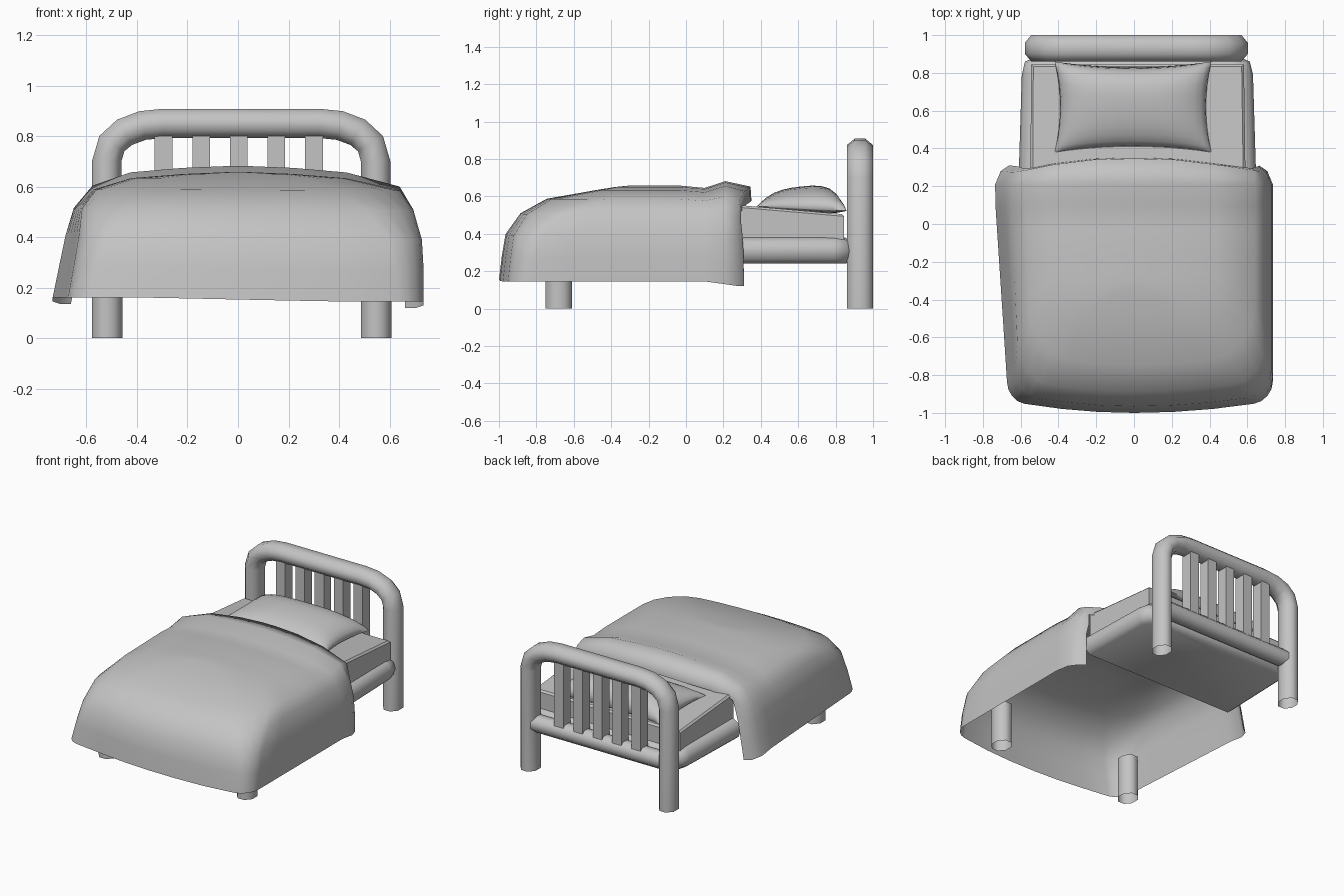
import bpy, math
from mathutils import Vector

if "Cube" in bpy.data.objects:
    bpy.data.objects.remove(bpy.data.objects["Cube"])

grey = bpy.data.materials.new("plain grey")
grey.diffuse_color = (0.55, 0.55, 0.55, 1)
grey.use_nodes = True
grey.node_tree.nodes["Principled BSDF"].inputs["Base Color"].default_value = grey.diffuse_color


def make(name, verts, faces, angle=55):
    me = bpy.data.meshes.new(name)
    me.from_pydata([tuple(v) for v in verts], [], faces)
    me.materials.append(grey)
    ob = bpy.data.objects.new(name, me)
    bpy.context.collection.objects.link(ob)
    bpy.ops.object.select_all(action='DESELECT')
    ob.select_set(True)
    bpy.context.view_layer.objects.active = ob
    bpy.ops.object.mode_set(mode='EDIT')
    bpy.ops.mesh.select_all(action='SELECT')
    bpy.ops.mesh.normals_make_consistent(inside=False)
    bpy.ops.object.mode_set(mode='OBJECT')
    bpy.ops.object.shade_smooth_by_angle(angle=math.radians(angle))
    return ob


def clamp(t):
    return max(0.0, min(1.0, t))


def strips(rings, closed):
    """Quads joining consecutive rings of equal length."""
    n = len(rings[0])
    faces = []
    for k in range(len(rings) - 1):
        for i in range(n if closed else n - 1):
            j = (i + 1) % n
            faces.append((k * n + i, k * n + j, (k + 1) * n + j, (k + 1) * n + i))
    return [p for r in rings for p in r], faces


def tube(name, path, y, r, ry, sides=8):
    """Open-ended tube along a path in the xz plane; r and ry reach to its flats."""
    pts = [Vector((x, 0, z)) for x, z in path]
    k = 1 / math.cos(math.pi / sides)
    rings = []
    for i, p in enumerate(pts):
        t = (pts[min(i + 1, len(pts) - 1)] - pts[max(i - 1, 0)]).normalized()
        nrm = Vector((t.z, 0, -t.x))
        rings.append([p + nrm * r * k * math.cos(a) + Vector((0, y + ry * k * math.sin(a), 0))
                      for a in (math.tau * (s + 0.5) / sides for s in range(sides))])
    return make(name, *strips(rings, True))


# Headboard: bent tube
CX = 0.0125
half = [(0.5325, 0), (0.5325, 0.70), (0.512, 0.77), (0.462, 0.815), (0.39, 0.842), (0.31, 0.85)]
path = [(CX - x, z) for x, z in half] + [(CX + x, z) for x, z in reversed(half)]
tube("headboard_frame", path, 0.93, 0.058, 0.07)

# Headboard bars and the lower rail they stand on
for i in range(5):
    x = -0.295 + 0.149 * i
    tube(f"headboard_bar_{i + 1}", [(x, 0.34), (x, 0.82)], 0.93, 0.035, 0.04, 4)
tube("headboard_rail", [(-0.52, 0.32), (0.545, 0.32)], 0.93, 0.055, 0.055)

# Foot legs
for side, x in (("left", -0.518), ("right", 0.547)):
    tube(f"foot_leg_{side}", [(x, 0), (x, 0.29)], -0.68, 0.06, 0.07)

# Bed frame: rounded slab, open at the end hidden under the blanket
rings = []
for z, d in ((0.24, 0.045), (0.265, 0.015), (0.31, 0), (0.355, 0.015), (0.38, 0.05)):
    right = [(0.628 - d, 0.27), (0.612 - d, 0.79), (0.595 - d, 0.86 - d * 0.3), (0.50, 0.90 - d)]
    rings.append([(0.018 + x, y, z) for x, y in right] +
                 [(0.018 - x, y, z) for x, y in reversed(right)])
v, f = strips(rings, False)
n = len(rings[0])
f += [tuple(range(n)), tuple(range(4 * n, 5 * n))]
make("bed_frame", v, f)

# Mattress: sloping box with a softened top edge
rings = []
for dz, d in ((-0.18, 0), (-0.012, 0), (0, 0.012)):
    rings.append([(x, y, (0.37 if dz == -0.18 else zt + dz)) for x, y, zt in
                  ((0.59 - d, 0.26, 0.555), (0.582 - d, 0.845 - d, 0.505),
                   (-0.545 + d, 0.845 - d, 0.505), (-0.548 + d, 0.26, 0.555))])
v, f = strips(rings, False)
f.append((8, 9, 10, 11))
make("mattress", v, f, 30)

# Pillow: pinched corners, two domed sheets sharing a seam
NU, NV = 16, 12
verts, faces, index = [], [], {}
for s in (1, -1):
    for i in range(NU + 1):
        for j in range(NV + 1):
            u, w = math.sin((i / NU - 0.5) * math.pi), math.sin((j / NV - 0.5) * math.pi)
            edge = i in (0, NU) or j in (0, NV)
            if edge and s == -1:
                index[s, i, j] = index[1, i, j]
                continue
            t = 0 if edge else ((1 - abs(u) ** 2.8) * (1 - abs(w) ** 2.8)) ** 0.45
            z = 0.535 - 0.012 * w + (0.118 + 0.034 * w if s == 1 else -0.022) * t
            index[s, i, j] = len(verts)
            verts.append((-0.005 + 0.415 * u * (1 - 0.07 * (1 - w * w)),
                          0.62 + 0.24 * w * (1 - 0.13 * (1 - u * u)), z))
    for i in range(NU):
        for j in range(NV):
            faces.append((index[s, i, j], index[s, i + 1, j],
                          index[s, i + 1, j + 1], index[s, i, j + 1]))
make("pillow", verts, faces, 75)

# Blanket: U-shaped rings from hem to centre, draped over the foot end
# each ring: right half width, left scale, foot y, corner radius, height, head-edge y
levels = [(0.735, 1.0, -0.935, 0.10, 0.145, 0.31), (0.735, 0.965, -0.92, 0.11, 0.27, 0.308),
          (0.728, 0.94, -0.90, 0.13, 0.39, 0.305), (0.695, 0.935, -0.82, 0.18, 0.505, 0.295),
          (0.64, 0.90, -0.68, 0.24, 0.585, 0.295), (0.43, 0.99, -0.45, 0.18, 0.633, 0.32),
          (0.22, 1.0, -0.36, 0.08, 0.65, 0.345), (0.05, 1.0, -0.30, 0.03, 0.657, 0.35)]
rings = []
for k, (hx, left, fy, r, z, hy) in enumerate(levels):
    top = clamp((z - 0.4) / 0.24)                   # 0 on the skirt, 1 on top
    side = [(hx * (0.90 if k < 4 else 0.98), hy, z - 0.08 * top - 0.025 * (1 - top)),
            (hx * (0.96 if k < 4 else 1), hy - 0.03 + 0.025 * top,
             z - 0.005 - 0.02 * (1 - top)),
            (hx, 0.21, z + 0.024 * top - 0.015 * (1 - top)),
            (hx, 0.10, z - 0.012 * top), (hx, -0.03, z), (hx, -0.2, z)]
    y0 = fy + r
    side += [(hx, -0.2 + (y0 + 0.2) * q, z) for q in (0.35, 0.7)]
    for a in range(5):
        b = a * math.pi / 8
        side.append((hx - r + r * math.cos(b), y0 - r * math.sin(b), z))
    side += [((hx - r) * q, fy, z) for q in (0.66, 0.33)]
    ring = [Vector(p) for p in side] + [Vector((0, fy, z))]
    ring += [Vector((-x, y, zz)) for x, y, zz in reversed(side)]
    for p in ring:
        bulge = clamp((-0.25 - p.y) / 0.4)
        p.y -= 0.065 * bulge * (1 - (p.x / hx) ** 2)   # foot bows outward
        p.z += 0.016 * (1 - top) * clamp(0.5 - p.x / 0.8)
        if p.x < 0:                                    # left hem tapers to the foot
            p.x *= left * (1 - 0.085 * (1 - 0.6 * top) * clamp((0.12 - p.y) / 0.95))
    rings.append(ring)
v, f = strips(rings, False)
n = len(rings[0])
o = (len(rings) - 1) * n
f += [(o + i, o + i + 1, o + n - 2 - i, o + n - 1 - i) for i in range(n // 2 - 1)]
f.append((o + n // 2 - 1, o + n // 2, o + n // 2 + 1))
make("blanket", v, f, 80)
